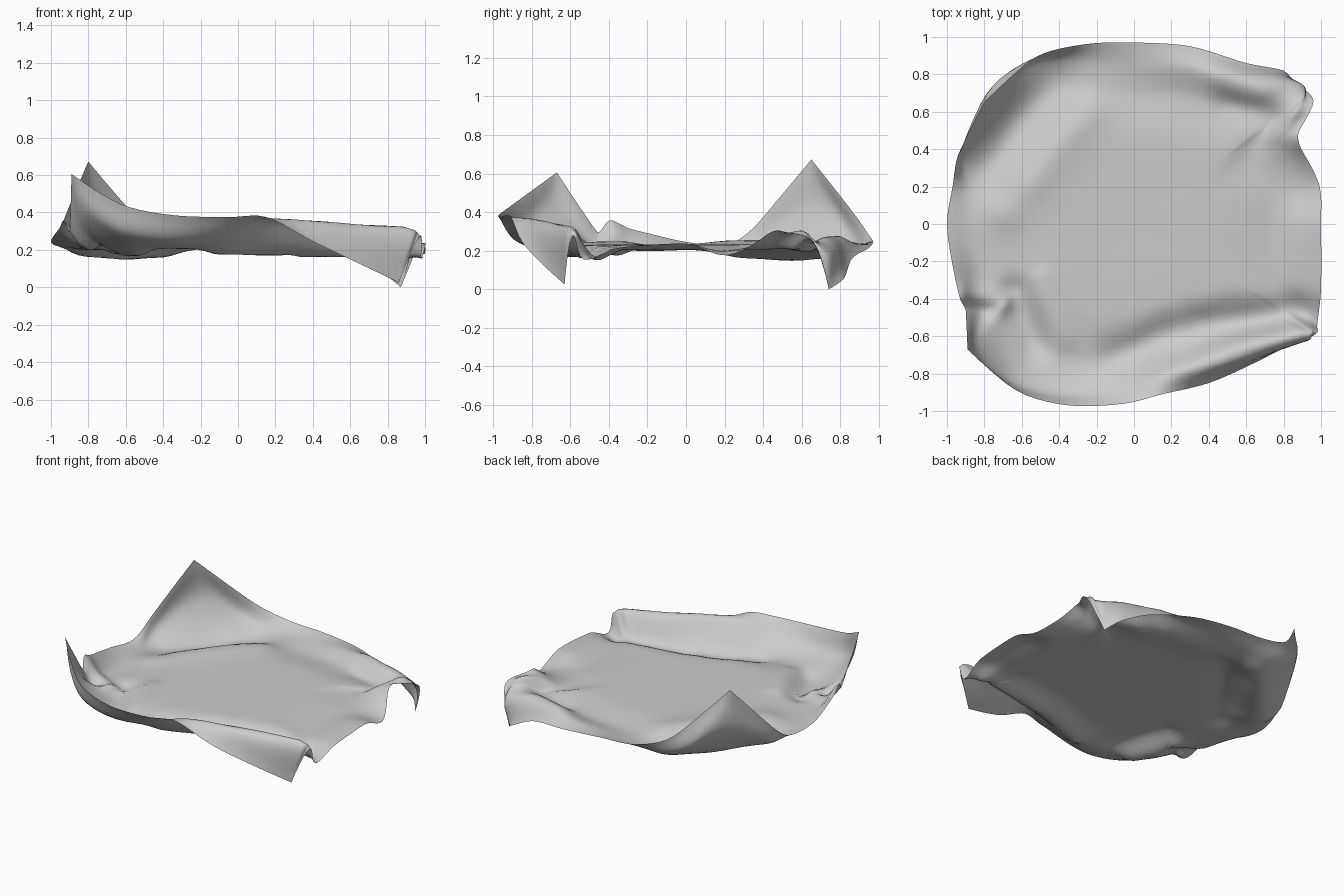
import bpy
import bmesh
import math
from mathutils import Vector

cube = bpy.data.objects.get("Cube")
if cube:
    bpy.data.objects.remove(cube, do_unlink=True)


def smooth_path(points, steps, closed=False, sharp=()):
    """Sample a curve through the points without overshooting; sharp points get no tangent."""
    count = len(points)
    tangents = []
    for i, point in enumerate(points):
        before = points[i - 1] if closed or i > 0 else point
        after = points[(i + 1) % count] if closed or i < count - 1 else point
        reach = min((d for d in ((point - before).length, (after - point).length) if d > 0))
        direction = (after - before).normalized()
        tangents.append(Vector() if i in sharp else direction * reach)
    samples = []
    for i in range(count if closed else count - 1):
        j = (i + 1) % count
        for s in range(steps):
            t = s / steps
            blend = t * t * (3 - 2 * t)
            samples.append(points[i].lerp(points[j], blend)
                           + tangents[i] * t * (1 - t) ** 2
                           - tangents[j] * t * t * (1 - t))
    if not closed:
        samples.append(points[-1].copy())
    return samples


def wrinkle(point, start, end, height, width):
    """Height of a soft ridge or valley running along a segment."""
    p, a, b = point.to_2d(), Vector(start), Vector(end)
    along = b - a
    t = max(0, min(1, (p - a).dot(along) / along.length_squared))
    distance = (p - a - along * t).length
    return height * math.exp(-(distance / width) ** 2)


# Free edge of the cloth, counter-clockwise from the left side
rim_points = [
    (1, 0, .24), (.99, .21, .18), (.89, .41, .27), (.88, .49, .29), (.96, .66, .25),
    (.87, .74, 0), (.8, .82, .06), (.6, .86, .16), (.3, .95, .22), (0, .97, .25),
    (-.27, .96, .27), (-.53, .89, .38), (-.8, .65, .68), (-.94, .37, .36), (-.97, .2, .24),
    (-1, 0, .25), (-.97, -.22, .3), (-.93, -.4, .34), (-.9, -.46, .3), (-.89, -.67, .61),
    (-.63, -.89, .45), (-.35, -.97, .39), (-.05, -.96, .38), (.15, -.91, .38), (.4, -.85, .25),
    (.65, -.74, .13), (.86, -.63, .03), (.97, -.59, .28), (.98, -.53, .16), (1, -.35, .22)]

# Bend line where the cloth turns up or hangs down
fold_points = [
    (.9, 0, .24), (.88, .2, .2), (.8, .38, .24), (.8, .47, .26), (.86, .6, .29),
    (.9, .72, .21), (.74, .76, .24), (.56, .78, .25), (.28, .84, .25), (0, .85, .23),
    (-.3, .87, .22), (-.57, .85, .27), (-.77, .7, .4), (-.91, .37, .26), (-.88, .18, .21),
    (-.88, 0, .21), (-.84, -.2, .21), (-.84, -.36, .22), (-.8, -.47, .2), (-.82, -.67, .38),
    (-.63, -.84, .3), (-.35, -.89, .26), (-.05, -.87, .3), (.16, -.8, .36), (.4, -.74, .36),
    (.65, -.67, .34), (.9, -.61, .32), (.95, -.57, .3), (.93, -.5, .18), (.9, -.33, .22)]

# Ridges and valleys: start, end, height, width
wrinkles = [
    ((-.1, -.7), (.2, -.57), -.03, .08),      # valley behind the front fold
    ((.35, -.53), (.85, -.47), -.04, .08),
    ((-.82, .3), (-.42, .76), -.05, .13),     # valley inside the tall corner
    ((-.68, .06), (-.25, .6), .025, .1),      # swell beside that valley
    ((-.9, -.37), (-.7, -.42), .04, .05),     # pinch on the right edge
    ((-.5, -.3), (-.38, -.62), .02, .06),     # arcs around the front right corner
    ((-.64, -.36), (-.53, -.64), -.035, .07),
    ((.45, .78), (.82, .64), .03, .08),       # crease above the hanging corner
    ((.5, .64), (.72, .56), -.015, .06),
    ((.88, .46), (.75, .49), .02, .07),
]

STEPS = 5
corners = {i for i, p in enumerate(rim_points) if p[2] > .6 or p[2] < .05}
rim = smooth_path([Vector(p) for p in rim_points], STEPS, True, corners)
fold = smooth_path([Vector(p) for p in fold_points], STEPS, True)

# Loft the sheet from its middle out to the free edge
bm = bmesh.new()
middle = Vector((0, 0, .235))
hub = bm.verts.new(middle)
columns = []
for bend, edge in zip(fold, rim):
    floor = Vector((bend.x * .55, bend.y * .55, .235))
    base = Vector((bend.x * .82, bend.y * .82, .21))
    column = []
    for p in smooth_path([middle, floor, base, bend, edge], 7)[1:]:
        p.z += sum(wrinkle(p, *w) for w in wrinkles)
        column.append(bm.verts.new(p))
    columns.append(column)

for i, here in enumerate(columns):
    beside = columns[(i + 1) % len(columns)]
    bm.faces.new((hub, here[0], beside[0]))
    for r in range(len(here) - 1):
        bm.faces.new((here[r], here[r + 1], beside[r + 1], beside[r]))

# Rest the lowest point on the ground
lowest = min(v.co.z for v in bm.verts)
for v in bm.verts:
    v.co.z -= lowest
for f in bm.faces:
    f.smooth = True

mesh = bpy.data.meshes.new("cloth_sheet")
bm.to_mesh(mesh)
bm.free()
cloth = bpy.data.objects.new("cloth_sheet", mesh)
bpy.context.collection.objects.link(cloth)

# Plain grey fabric
grey = bpy.data.materials.new("light_grey_fabric")
grey.use_nodes = True
colour = (.6, .6, .6, 1)
grey.diffuse_color = colour
grey.node_tree.nodes["Principled BSDF"].inputs["Base Color"].default_value = colour
mesh.materials.append(grey)
